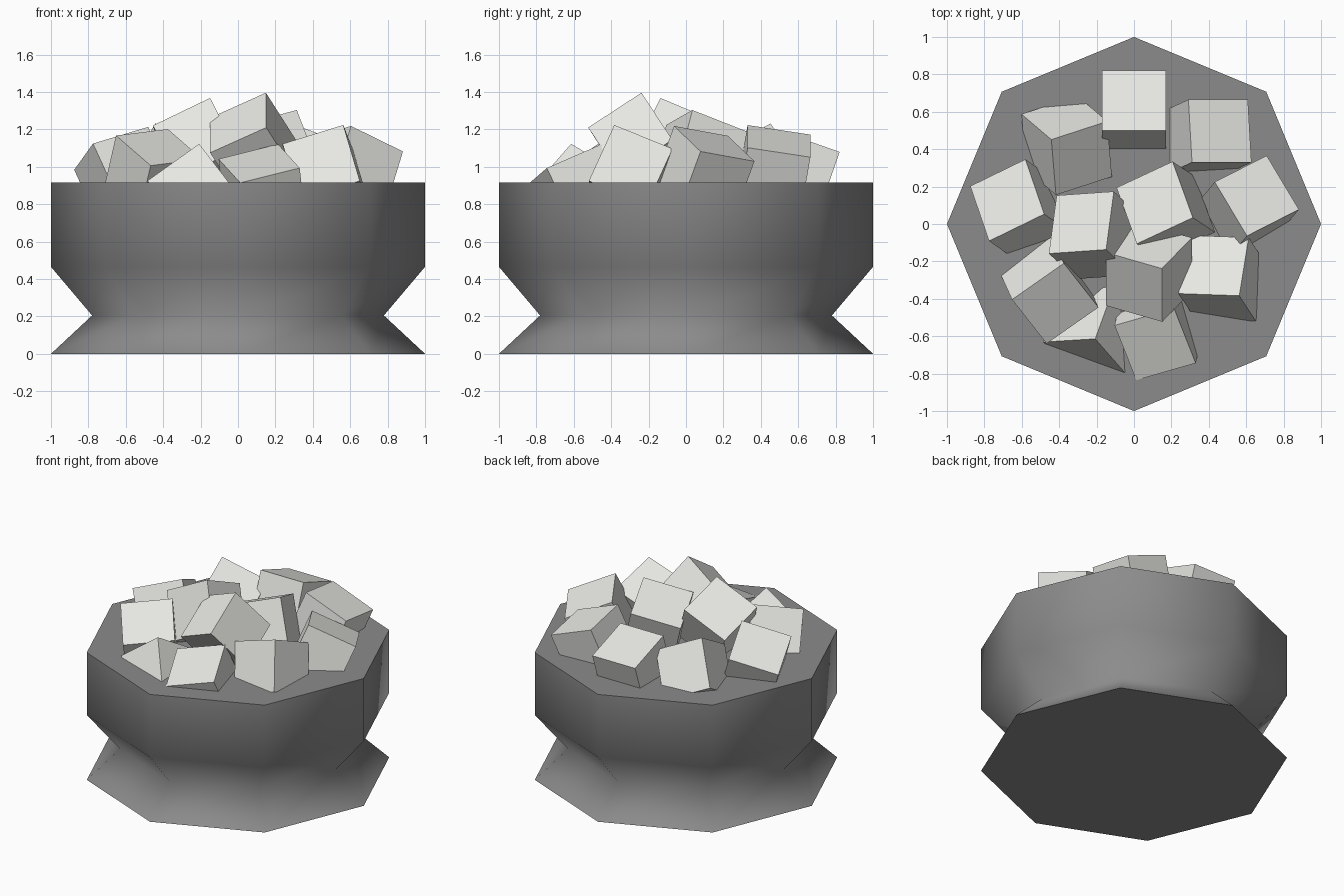
import bpy, bmesh, math
from mathutils import Vector, Matrix

if "Cube" in bpy.data.objects:
    bpy.data.objects.remove(bpy.data.objects["Cube"])


def make_material(name, color):
    mat = bpy.data.materials.new(name)
    mat.use_nodes = True
    mat.diffuse_color = color
    mat.node_tree.nodes["Principled BSDF"].inputs["Base Color"].default_value = color
    return mat


def add_object(name, bm, mat):
    bmesh.ops.recalc_face_normals(bm, faces=bm.faces)
    mesh = bpy.data.meshes.new(name)
    bm.to_mesh(mesh)
    bm.free()
    mesh.materials.append(mat)
    obj = bpy.data.objects.new(name, mesh)
    bpy.context.collection.objects.link(obj)
    return obj


bowl_grey = make_material("bowl_grey", (0.26, 0.26, 0.26, 1))
cube_white = make_material("cube_white", (0.8, 0.8, 0.77, 1))

# Bowl: eight-sided profile with a pinched waist, closed at both ends
SIDES = 8
profile = [(1, 0), (0.78, 0.205), (1, 0.465), (1, 0.915)]
bm = bmesh.new()
rings = []
for radius, height in profile:
    angles = [math.tau * i / SIDES for i in range(SIDES)]
    rings.append([bm.verts.new((radius * math.cos(a), radius * math.sin(a), height))
                  for a in angles])
for low, high in zip(rings, rings[1:]):
    for i in range(SIDES):
        j = (i + 1) % SIDES
        bm.faces.new((low[i], low[j], high[j], high[i]))
bm.faces.new(rings[0])
bm.faces.new(rings[-1])
bowl = add_object("bowl", bm, bowl_grey)

# Smooth sides, sharp rim and foot
bpy.ops.object.select_all(action="DESELECT")
bowl.select_set(True)
bpy.context.view_layer.objects.active = bowl
bpy.ops.object.shade_smooth_by_angle(angle=math.radians(87))


# Sugar cubes: centre, horizontal lean of the top face, heading of one edge
def add_cube(name, centre, lean, heading, size=0.34):
    up = Vector((*lean, math.sqrt(1 - lean[0] ** 2 - lean[1] ** 2)))
    angle = math.radians(heading)
    side = Vector((math.cos(angle), math.sin(angle), 0))
    side.z = -side.dot(up) / up.z
    side.normalize()
    turn = Matrix((side, up.cross(side), up)).transposed().to_4x4()
    bm = bmesh.new()
    bmesh.ops.create_cube(bm, size=size, matrix=Matrix.Translation(centre) @ turn)
    add_object(name, bm, cube_white)


add_cube("cube_back", (0, 0.605, 0.975), (0, 0.33), 0)
add_cube("cube_back_left", (0.4, 0.47, 0.98), (0.35, 0.16), 0)
add_cube("cube_back_right", (-0.36, 0.42, 0.95), (0.47, -0.4), 18)
add_cube("cube_right", (-0.61, 0.08, 0.95), (-0.4, 0.28), 26)
add_cube("cube_middle_right", (-0.21, -0.06, 1.09), (-0.42, 0.4), 4)
add_cube("cube_middle_left", (0.17, 0.075, 1.05), (-0.35, 0.23), 25)
add_cube("cube_left", (0.61, 0.095, 0.97), (0.275, 0.33), 27)
add_cube("cube_front_left", (0.47, -0.29, 0.96), (-0.26, 0.4), -2)
add_cube("cube_top", (0.08, -0.255, 1.11), (-0.47, -0.485), -16)
add_cube("cube_front_right", (-0.455, -0.35, 0.955), (0.2, -0.44), 35)
add_cube("cube_front_sunken", (-0.21, -0.58, 0.83), (-0.5, 0.57), 70)
add_cube("cube_front", (0.13, -0.57, 0.865), (-0.1, -0.43), 16)
